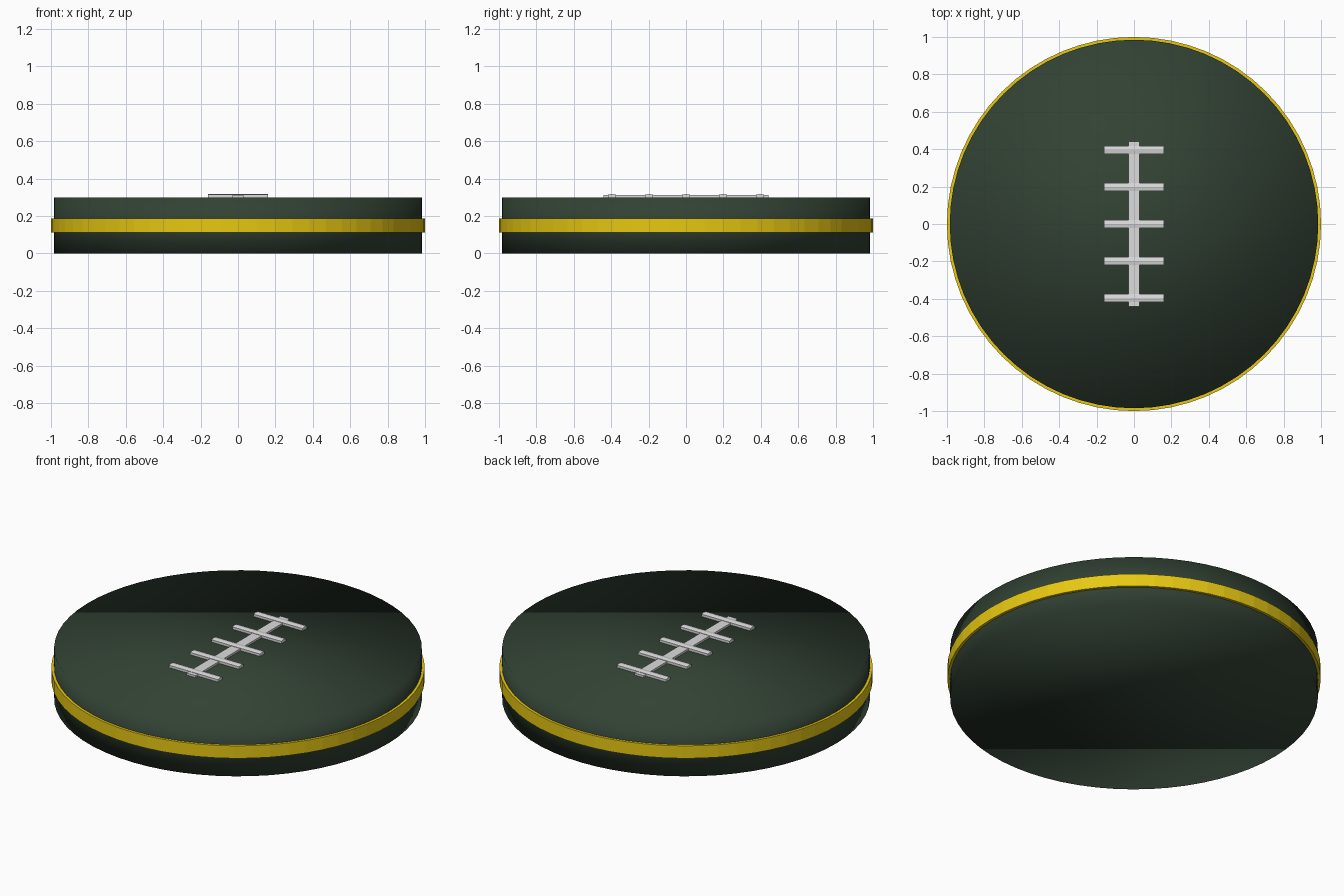
import bpy, bmesh

if "Cube" in bpy.data.objects:
    bpy.data.objects.remove(bpy.data.objects["Cube"])


def material(name, rgb):
    m = bpy.data.materials.new(name)
    m.diffuse_color = (*rgb, 1)
    m.use_nodes = True
    m.node_tree.nodes["Principled BSDF"].inputs["Base Color"].default_value = m.diffuse_color
    return m


GREEN = material("dark green", (0.032, 0.054, 0.034))
YELLOW = material("golden yellow", (0.80, 0.58, 0.006))
WHITE = material("off white", (0.72, 0.72, 0.72))


def finish(name, bm, mat, smooth=False):
    bmesh.ops.recalc_face_normals(bm, faces=bm.faces)
    mesh = bpy.data.meshes.new(name)
    bm.to_mesh(mesh)
    bm.free()
    mesh.materials.append(mat)
    for p in mesh.polygons:
        p.use_smooth = smooth
    ob = bpy.data.objects.new(name, mesh)
    bpy.context.collection.objects.link(ob)
    return ob


def disc(name, radius, z0, z1, mat, smooth):
    bm = bmesh.new()
    bmesh.ops.create_cone(bm, cap_ends=True, segments=64, radius1=radius,
                          radius2=radius, depth=z1 - z0)
    bmesh.ops.translate(bm, verts=bm.verts, vec=(0, 0, (z0 + z1) / 2))
    return finish(name, bm, mat, smooth)


def prism(name, profile, half_length, y, mat):
    """Extrude a (y, z) profile along x."""
    bm = bmesh.new()
    face = bm.faces.new([bm.verts.new((-half_length, y + py, pz)) for py, pz in profile])
    ext = bmesh.ops.extrude_face_region(bm, geom=[face])
    verts = [v for v in ext["geom"] if isinstance(v, bmesh.types.BMVert)]
    bmesh.ops.translate(bm, verts=verts, vec=(2 * half_length, 0, 0))
    return finish(name, bm, mat)


# Thick round body, shaded smoothly over its rim
disc("body", 0.985, 0.0, 0.30, GREEN, True)

# Band standing slightly proud around the middle
disc("rim_band", 1.0, 0.113, 0.187, YELLOW, False)

# Long central lace, running front to back
spine = prism("lace_spine", [(-0.03, 0.29), (0.03, 0.29), (0.03, 0.312), (-0.03, 0.312)],
              0.44, 0, WHITE)
spine.rotation_euler.z = 1.5707963

# Five cross laces with a low ridge
ridge = [(-0.021, 0.29), (0.021, 0.29), (0.021, 0.314), (0, 0.318), (-0.021, 0.314)]
for i in range(5):
    prism(f"cross_lace_{i + 1}", ridge, 0.16, -0.395 + 0.1975 * i, WHITE)
